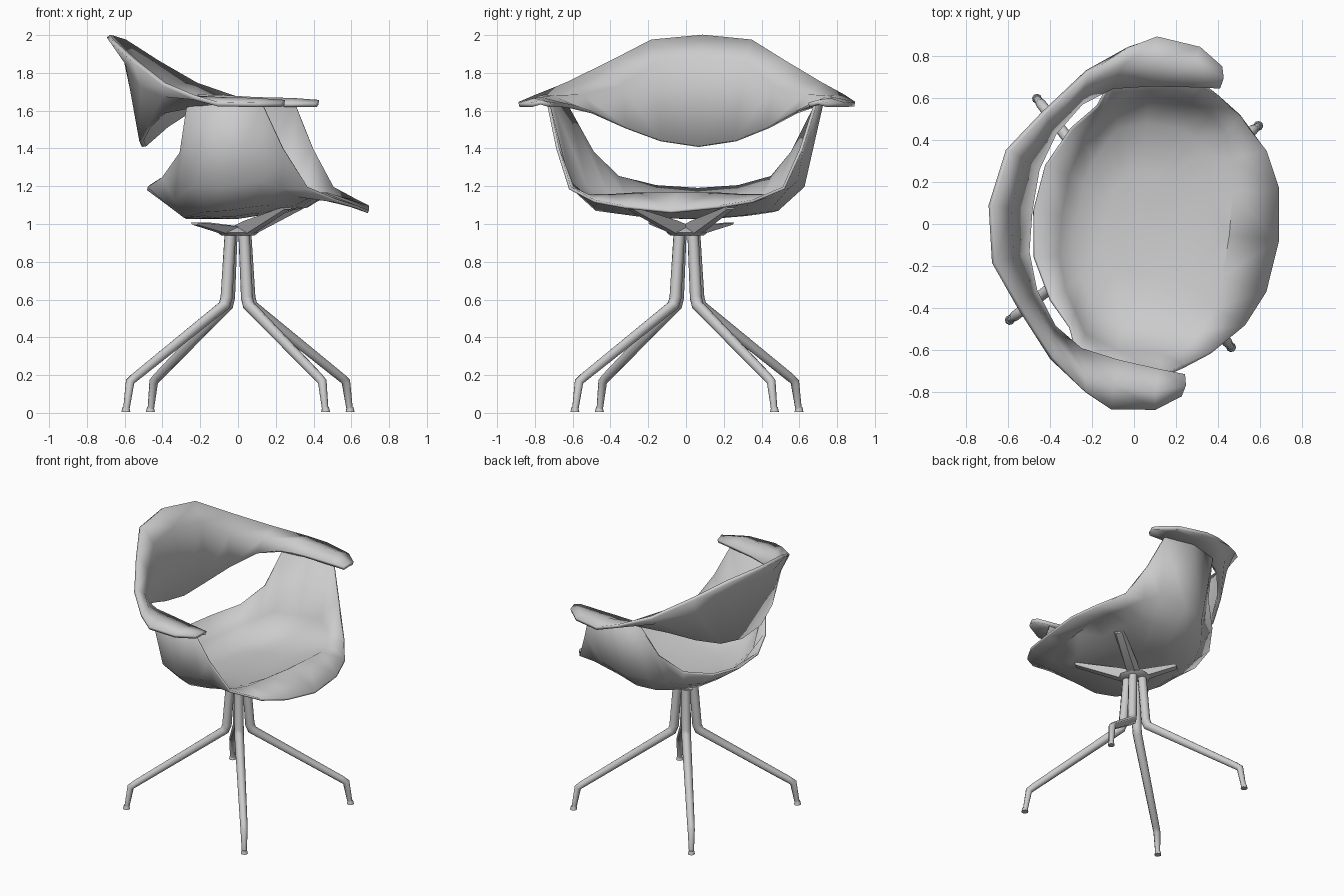
import bpy, bmesh, math
from mathutils import Vector

if "Cube" in bpy.data.objects:
    bpy.data.objects.remove(bpy.data.objects["Cube"])

TURN = math.radians(-7)      # whole chair is turned slightly about z


def grid_mesh(name, rows, closed=False, caps=False):
    """Skin a list of equal-length point rows."""
    bm = bmesh.new()
    vs = [[bm.verts.new(p) for p in row] for row in rows]
    n = len(rows[0])
    for a, b in zip(vs, vs[1:]):
        for i in range(n if closed else n - 1):
            j = (i + 1) % n
            bm.faces.new((a[i], a[j], b[j], b[i]))
    if caps:
        bm.faces.new(vs[0])
        bm.faces.new(vs[-1])
    bmesh.ops.remove_doubles(bm, verts=bm.verts, dist=1e-4)
    bmesh.ops.recalc_face_normals(bm, faces=bm.faces)
    me = bpy.data.meshes.new(name)
    bm.to_mesh(me)
    bm.free()
    ob = bpy.data.objects.new(name, me)
    bpy.context.collection.objects.link(ob)
    ob.rotation_euler.z = TURN
    ob.location.y = 0.005
    bpy.ops.object.select_all(action='DESELECT')
    ob.select_set(True)
    bpy.context.view_layer.objects.active = ob
    bpy.ops.object.shade_smooth_by_angle(angle=math.radians(50))
    return ob


def shell(ob, thickness):
    """Mirror a half surface across y and give it thickness."""
    m = ob.modifiers.new("mirror", 'MIRROR')
    m.use_axis = (False, True, False)
    m.merge_threshold = 0.002
    s = ob.modifiers.new("solidify", 'SOLIDIFY')
    s.thickness = thickness
    s.offset = 0


# Seat bucket: rim and knee rings from front centre round to back centre
rim = [(.695, 0, 1.065), (.665, .25, 1.09), (.585, .42, 1.12), (.44, .57, 1.19),
       (.32, .65, 1.40), (.22, .71, 1.63), (0, .72, 1.64), (-.19, .66, 1.62),
       (-.24, .53, 1.38), (-.35, .41, 1.25), (-.45, .22, 1.20), (-.48, 0, 1.185)]
knee = [(.46, 0, 1.16), (.45, .20, 1.16), (.43, .36, 1.15), (.38, .48, 1.15),
        (.30, .57, 1.19), (.20, .61, 1.23), (0, .62, 1.20), (-.17, .56, 1.20),
        (-.23, .46, 1.17), (-.29, .36, 1.13), (-.34, .20, 1.10), (-.35, 0, 1.09)]


def floor_ring(k):
    return [(x * k, y * k, 1.035 + .16 * max(x * k, 0) + .18 * (y * k) ** 2)
            for x, y, z in knee]


seat = grid_mesh("seat_shell", [rim, knee, floor_ring(.78), floor_ring(.4),
                                [(0, 0, 1.035)] * len(rim)])
shell(seat, 0.016)

# Backrest band that twists into flat armrests: lower, middle, upper edge
lower = [(-.50, 0, 1.41), (-.49, .20, 1.44), (-.43, .38, 1.51), (-.32, .54, 1.59),
         (-.18, .63, 1.62), (0, .66, 1.63), (.20, .68, 1.63), (.33, .69, 1.63)]
middle = [(-.60, 0, 1.88), (-.56, .24, 1.85), (-.46, .41, 1.73), (-.32, .60, 1.68),
          (-.15, .74, 1.67), (0, .78, 1.66), (.20, .79, 1.655), (.34, .74, 1.645)]
upper = [(-.69, 0, 1.995), (-.64, .27, 1.97), (-.49, .47, 1.86), (-.31, .69, 1.74),
         (-.13, .83, 1.67), (0, .895, 1.635), (.21, .87, 1.63), (.325, .79, 1.63)]
back = grid_mesh("backrest_band", [lower, middle, upper])
shell(back, 0.024)


def leg(name, angle, path, sides=8):
    """Round tube in a vertical radial plane; path holds (r, z, tube radius)."""
    out = Vector((math.cos(angle), math.sin(angle), 0))
    side = Vector((-out.y, out.x, 0))
    up = Vector((0, 0, 1))
    pts = [out * r + up * z for r, z, t in path]
    rows = []
    for i, p in enumerate(pts):
        prev, nxt = pts[max(i - 1, 0)], pts[min(i + 1, len(pts) - 1)]
        d = (p - prev).normalized() + (nxt - p).normalized()
        nrm = d.normalized().cross(side)
        t = path[i][2]
        rows.append([p + nrm * t * math.cos(a) + side * t * math.sin(a)
                     for a in (2 * math.pi * k / sides for k in range(sides))])
    return grid_mesh(name, rows, closed=True, caps=True)


# Four bent legs, each ending in a small foot pad
leg_path = [(.052, .95, .030), (.077, .61, .032), (.092, .57, .032),
            (.69, .19, .025), (.725, .165, .024), (.75, .02, .017)]
foot_path = [(.753, .03, .018), (.753, .004, .024)]
for i in range(4):
    a = math.radians(45 + 90 * i)
    leg(f"leg_{i + 1}", a, leg_path)
    leg(f"foot_{i + 1}", a, foot_path)

# Hub plate under the seat
hub = [[(r * math.cos(k * math.pi / 4), r * math.sin(k * math.pi / 4), z)
        for k in range(8)] for r, z in ((.09, .94), (.11, .955), (.05, .985))]
grid_mesh("hub_plate", hub, closed=True, caps=True)


# Tapered support blades: longer and steeper at the front
def blade(name, angle, reach, tip_z):
    out = Vector((math.cos(angle), math.sin(angle), 0))
    side = Vector((-out.y, out.x, 0))
    rows = []
    for r, w, z0, z1 in ((0, .045, .95, .985), (.1, .045, .95, .985 + (tip_z - .985) * .3),
                         (reach, .035, tip_z - .012, tip_z)):
        rows.append([out * r + side * s * w + Vector((0, 0, z))
                     for s, z in ((-1, z1), (1, z1), (.6, z0), (-.6, z0))])
    return grid_mesh(name, rows, closed=True, caps=True)


for s, label in ((1, "left"), (-1, "right")):
    blade(f"front_support_{label}", s * math.radians(42), .40, 1.09)
    blade(f"back_support_{label}", s * math.radians(135), .29, 1.008)
